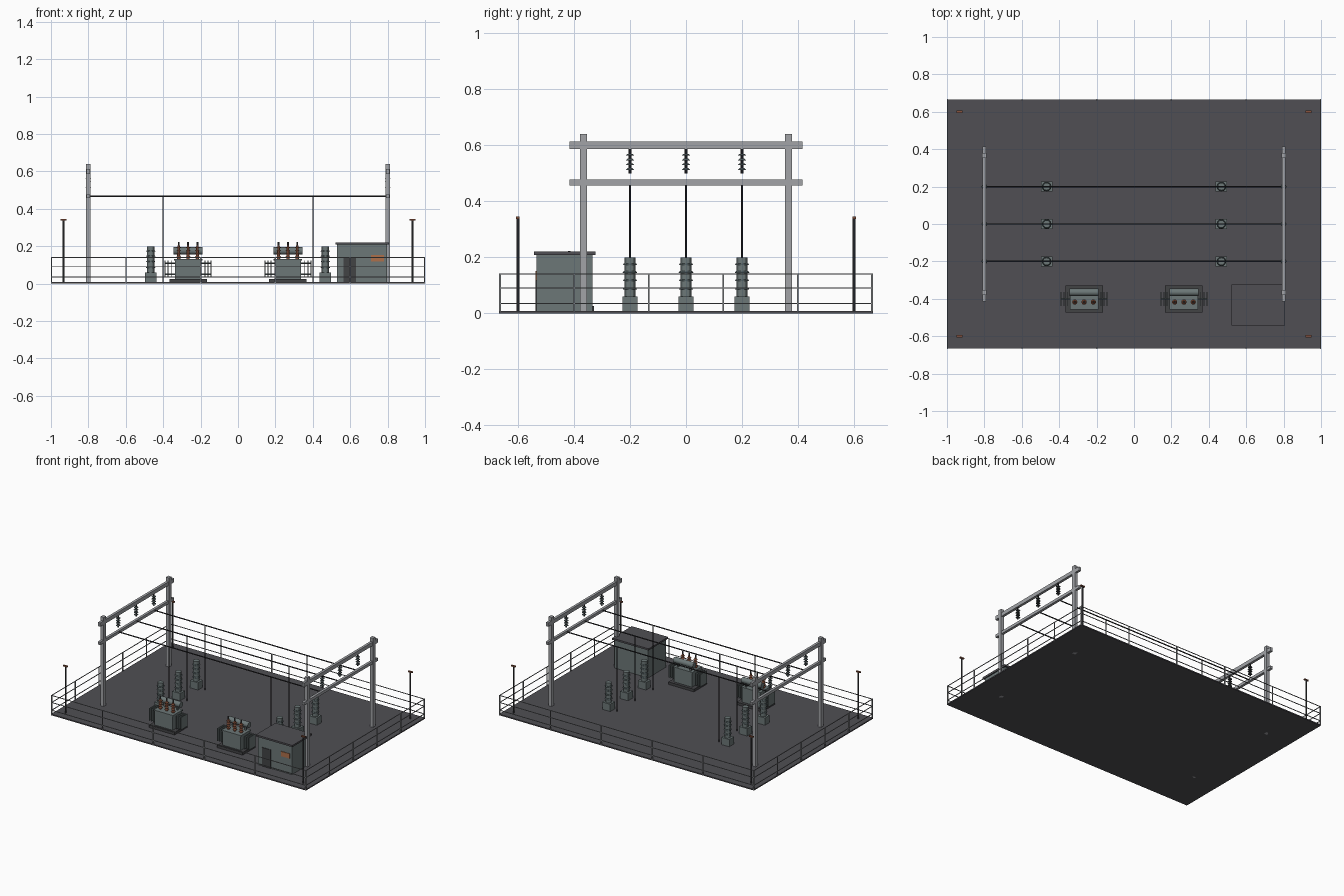
import bpy
from mathutils import Vector

cube = bpy.data.objects.get("Cube")
if cube:
    bpy.data.objects.remove(cube, do_unlink=True)


def material(name, r, g, b):
    m = bpy.data.materials.new(name)
    m.use_nodes = True
    m.diffuse_color = (r, g, b, 1)
    m.node_tree.nodes["Principled BSDF"].inputs["Base Color"].default_value = (r, g, b, 1)
    return m


GROUND = material("dark gravel", 0.08, 0.078, 0.088)
DARK = material("charcoal", 0.055, 0.056, 0.06)
STEEL = material("galvanised steel", 0.36, 0.37, 0.39)
RAIL = material("fence grey", 0.26, 0.27, 0.28)
PAINT = material("grey green paint", 0.15, 0.185, 0.185)
GLAZE = material("dark glaze", 0.075, 0.1, 0.105)
WIRE = material("black wire", 0.025, 0.025, 0.028)
BROWN = material("brown porcelain", 0.25, 0.085, 0.045)
ORANGE = material("orange sign", 0.42, 0.16, 0.07)


def finish(name, mat, smooth=False):
    ob = bpy.context.object
    ob.name = name
    ob.data.materials.append(mat)
    if smooth:
        bpy.ops.object.shade_smooth_by_angle()
    return ob


def box(name, center, size, mat):
    bpy.ops.mesh.primitive_cube_add(size=1, location=center)
    bpy.context.object.scale = size
    bpy.ops.object.transform_apply(location=False, rotation=False, scale=True)
    return finish(name, mat)


def rod(name, a, b, radius, mat, sides=10, tip=None):
    a, b = Vector(a), Vector(b)
    d = b - a
    bpy.ops.mesh.primitive_cone_add(
        vertices=sides, radius1=radius, radius2=radius if tip is None else tip,
        depth=d.length, location=(a + b) / 2,
        rotation=d.to_track_quat("Z", "Y").to_euler())
    return finish(name, mat, True)


def shed_stack(name, x, y, heights, radius, thick, mat, tip=None):
    for z in heights:
        rod(name, (x, y, z), (x, y, z + thick), radius, mat, 12, tip)


PHASES = (-0.2, 0, 0.2)
SIDES = (-1, 1)
TOP = 0.008

# Ground slab
box("ground_slab", (0, 0, TOP / 2), (2, 1.333, TOP), GROUND)

# Perimeter fence
FX, FY, FH = 0.997, 0.664, 0.142
for s in SIDES:
    for z in (0.035, 0.09, 0.14):
        box("fence_rail_long", (0, s * FY, z), (2 * FX, 0.004, 0.004), RAIL)
        box("fence_rail_short", (s * FX, 0, z), (0.004, 2 * FY, 0.004), RAIL)
    for i in range(6):
        t = i / 2.5 - 1
        box("fence_post_long", (t * FX, s * FY, FH / 2), (0.006, 0.006, FH), RAIL)
        if 0 < i < 5:
            box("fence_post_short", (s * FX, t * FY, FH / 2), (0.006, 0.006, FH), RAIL)

# Gantries with hanging insulator strings
for s in SIDES:
    x = s * 0.8
    for e in SIDES:
        box("gantry_column", (x, e * 0.366, 0.32), (0.024, 0.026, 0.64), STEEL)
    box("gantry_upper_beam", (x, 0, 0.6), (0.018, 0.83, 0.027), STEEL)
    box("gantry_lower_beam", (x, 0, 0.467), (0.018, 0.83, 0.02), STEEL)
    for y in PHASES:
        rod("string_core", (x, y, 0.5), (x, y, 0.587), 0.005, WIRE, 8)
        shed_stack("string_disc", x, y, (0.512, 0.529, 0.546, 0.563), 0.015, 0.006, GLAZE, 0.009)

# Overhead conductors and droppers
for y in PHASES:
    rod("overhead_conductor", (-0.8, y, 0.467), (0.8, y, 0.467), 0.004, WIRE, 8)
    for s in SIDES:
        rod("dropper_wire", (s * 0.4, y, TOP), (s * 0.4, y, 0.467), 0.003, WIRE, 8)

# Post insulators on plinths
for s in SIDES:
    for y in PHASES:
        x = s * 0.467
        box("insulator_plinth", (x, y, 0.032), (0.062, 0.053, 0.055), PAINT)
        rod("insulator_body", (x, y, 0.055), (x, y, 0.2), 0.02, PAINT, 12)
        shed_stack("insulator_shed", x, y, (0.085, 0.115, 0.145, 0.172), 0.026, 0.006, GLAZE, 0.022)

# Transformers
for s in SIDES:
    x, y = s * 0.267, -0.4
    box("transformer_pad", (x, y, 0.016), (0.2, 0.145, 0.02), DARK)
    box("transformer_tank", (x, y, 0.076), (0.142, 0.104, 0.1), PAINT)
    box("transformer_lid", (x, y, 0.129), (0.152, 0.112, 0.008), PAINT)
    for e in SIDES:
        for off in (0.09, 0.107, 0.123):
            box("radiator_fin", (x + e * off, y, 0.08), (0.005, 0.075, 0.088), PAINT)
        for z in (0.05, 0.11):
            rod("radiator_pipe", (x + e * 0.07, y, z), (x + e * 0.123, y, z), 0.004, PAINT, 8)
        box("conservator_bracket", (x + e * 0.05, -0.365, 0.145), (0.01, 0.015, 0.03), PAINT)
    rod("conservator_tank", (x - 0.078, -0.365, 0.175), (x + 0.078, -0.365, 0.175), 0.02, PAINT, 16)
    for off in (-0.05, 0, 0.05):
        bx, by = x + off, -0.417
        rod("bushing_core", (bx, by, 0.132), (bx, by, 0.205), 0.009, BROWN, 12, 0.006)
        shed_stack("bushing_shed", bx, by, (0.142, 0.158, 0.174, 0.19), 0.014, 0.006, BROWN, 0.008)
        rod("bushing_terminal", (bx, by, 0.2), (bx, by, 0.222), 0.005, DARK, 8)

# Control building
bx, by = 0.663, -0.433
front = by - 0.1
box("building_walls", (bx, by, 0.109), (0.266, 0.2, 0.203), PAINT)
box("building_roof", (bx, by, 0.215), (0.286, 0.22, 0.012), GROUND)
box("building_door", (0.597, front, 0.074), (0.067, 0.008, 0.132), DARK)
box("building_sign", (0.746, front, 0.135), (0.068, 0.008, 0.034), ORANGE)

# Corner lamps
for sx in SIDES:
    for sy in SIDES:
        x, y = sx * 0.933, sy * 0.6
        rod("lamp_pole", (x, y, TOP), (x, y, 0.338), 0.005, DARK, 8)
        box("lamp_head", (x, y, 0.341), (0.032, 0.012, 0.008), BROWN)
